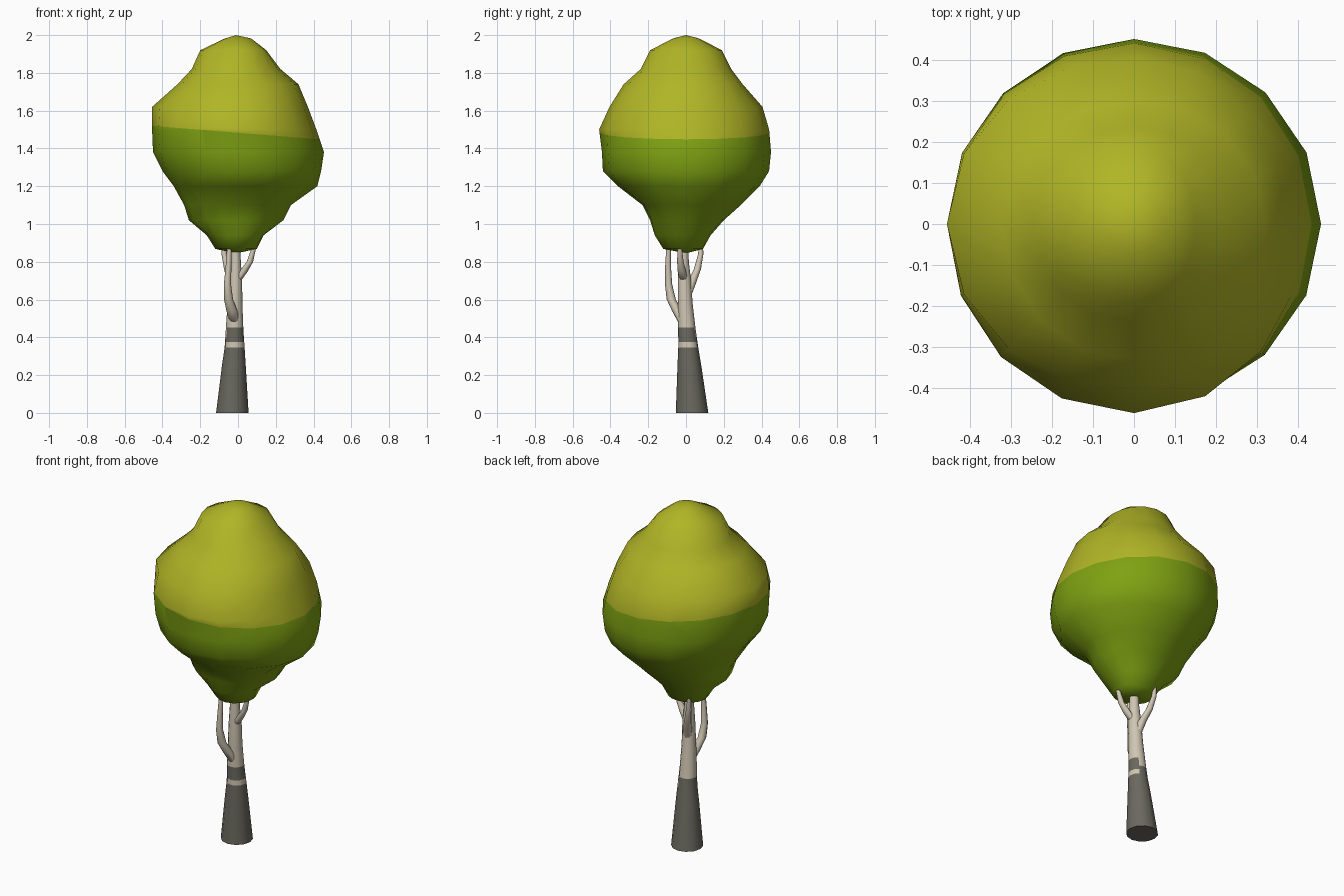
import bpy, bmesh, math
from mathutils import Vector

if "Cube" in bpy.data.objects:
    bpy.data.objects.remove(bpy.data.objects["Cube"])


def material(name, rgb):
    m = bpy.data.materials.new(name)
    m.diffuse_color = (*rgb, 1)
    m.use_nodes = True
    m.node_tree.nodes["Principled BSDF"].inputs["Base Color"].default_value = m.diffuse_color
    return m


YELLOW = material("yellow green leaves", (0.44, 0.465, 0.019))
GREEN = material("green leaves", (0.21, 0.36, 0.006))
DARK = material("dark grey bark", (0.145, 0.141, 0.115))
PALE = material("pale bark", (0.63, 0.565, 0.45))


def add_object(name, bm, mats, angle=60):
    bmesh.ops.recalc_face_normals(bm, faces=bm.faces)
    me = bpy.data.meshes.new(name)
    bm.to_mesh(me)
    bm.free()
    for m in mats:
        me.materials.append(m)
    ob = bpy.data.objects.new(name, me)
    bpy.context.collection.objects.link(ob)
    bpy.ops.object.select_all(action='DESELECT')
    ob.select_set(True)
    bpy.context.view_layer.objects.active = ob
    bpy.ops.object.shade_smooth_by_angle(angle=math.radians(angle))
    return ob


def bridge(bm, rings):
    for a, b in zip(rings, rings[1:]):
        n = len(a)
        for i in range(n):
            j = (i + 1) % n
            bm.faces.new((a[i], a[j], b[j], b[i]))


def tube(path, sides):
    """Capped tube through (x, y, z, radius) points, with level rings."""
    bm = bmesh.new()
    rings = []
    for x, y, z, r in path:
        rings.append([bm.verts.new((x + r * math.cos(t), y + r * math.sin(t), z))
                      for t in (2 * math.pi * i / sides for i in range(sides))])
    bridge(bm, rings)
    bm.faces.new(rings[0])
    bm.faces.new(rings[-1])
    return bm


# Trunk: dark foot, pale band on the front right, pale top
trunk = tube([(-0.03, 0.032, 0, 0.086), (-0.022, 0.018, 0.25, 0.063),
              (-0.018, 0.012, 0.345, 0.053), (-0.018, 0.010, 0.375, 0.051),
              (-0.018, 0.008, 0.40, 0.049), (-0.018, 0.004, 0.452, 0.046),
              (-0.016, -0.004, 0.58, 0.039), (-0.013, -0.008, 0.70, 0.035),
              (-0.012, -0.012, 0.80, 0.027), (-0.012, -0.012, 0.95, 0.022)], 12)
for f in trunk.faces:
    c = f.calc_center_median()
    front_right = (c.x + 0.018) - (c.y - 0.01) > -0.022
    if c.z < 0.345:
        dark = True
    elif c.z < 0.375:
        dark = not front_right
    elif c.z < 0.40:
        dark = True
    else:
        dark = c.z < 0.45 and front_right
    f.material_index = 0 if dark else 1
add_object("trunk", trunk, [DARK, PALE])

# Branches rising into the crown
branches = {
    "front_branch": [(-0.018, -0.015, 0.48, 0.026), (-0.032, -0.045, 0.54, 0.029),
                     (-0.05, -0.078, 0.60, 0.024), (-0.056, -0.092, 0.68, 0.019),
                     (-0.05, -0.095, 0.78, 0.015), (-0.042, -0.09, 0.95, 0.010)],
    "back_branch": [(-0.015, 0.0, 0.61, 0.024), (-0.03, 0.03, 0.69, 0.024),
                    (-0.055, 0.06, 0.76, 0.019), (-0.073, 0.078, 0.84, 0.014),
                    (-0.08, 0.08, 0.93, 0.009)],
    "right_branch": [(-0.005, -0.01, 0.70, 0.022), (0.03, -0.022, 0.75, 0.022),
                     (0.063, -0.03, 0.80, 0.017), (0.083, -0.033, 0.87, 0.012),
                     (0.085, -0.033, 0.94, 0.009)],
}
for name, path in branches.items():
    add_object(name, tube(path, 8), [PALE])

# Crown: lumpy rings, radius given towards +x, +y, -x, -y
profile = [
    (0.868, 0.10, 0.09, 0.12, 0.12), (0.94, 0.135, 0.13, 0.165, 0.165),
    (1.02, 0.24, 0.20, 0.26, 0.19), (1.10, 0.28, 0.29, 0.285, 0.23),
    (1.20, 0.42, 0.39, 0.34, 0.36), (1.28, 0.44, 0.44, 0.40, 0.44),
    (1.38, 0.455, 0.45, 0.45, 0.445), (1.50, 0.415, 0.44, 0.455, 0.46),
    (1.62, 0.37, 0.405, 0.455, 0.405), (1.74, 0.32, 0.30, 0.32, 0.33),
    (1.82, 0.225, 0.24, 0.245, 0.24), (1.92, 0.15, 0.19, 0.20, 0.19),
    (1.982, 0.07, 0.07, 0.07, 0.07)]
SIDES = 16
bm = bmesh.new()
rings = []
for z, *radii in profile:
    ring = []
    for i in range(SIDES):
        q = i / SIDES * 4
        k = int(q)
        w = (1 - math.cos(math.pi * (q - k))) / 2
        r = radii[k] * (1 - w) + radii[(k + 1) % 4] * w
        t = 2 * math.pi * i / SIDES
        ring.append(bm.verts.new((r * math.cos(t), r * math.sin(t), z)))
    rings.append(ring)
bridge(bm, rings)
for ring, z in ((rings[0], 0.845), (rings[-1], 2.0)):
    tip = bm.verts.new((-0.01, 0, z))
    for i in range(SIDES):
        bm.faces.new((ring[i], ring[(i + 1) % SIDES], tip))
# Sloping cut between the two leaf colours
co, no = Vector((0, 0, 1.483)), Vector((0.08, 0, 1))
bmesh.ops.bisect_plane(bm, geom=bm.verts[:] + bm.edges[:] + bm.faces[:],
                       plane_co=co, plane_no=no)
for f in bm.faces:
    f.material_index = 0 if (f.calc_center_median() - co).dot(no) > 0 else 1
add_object("crown", bm, [YELLOW, GREEN], 80)
